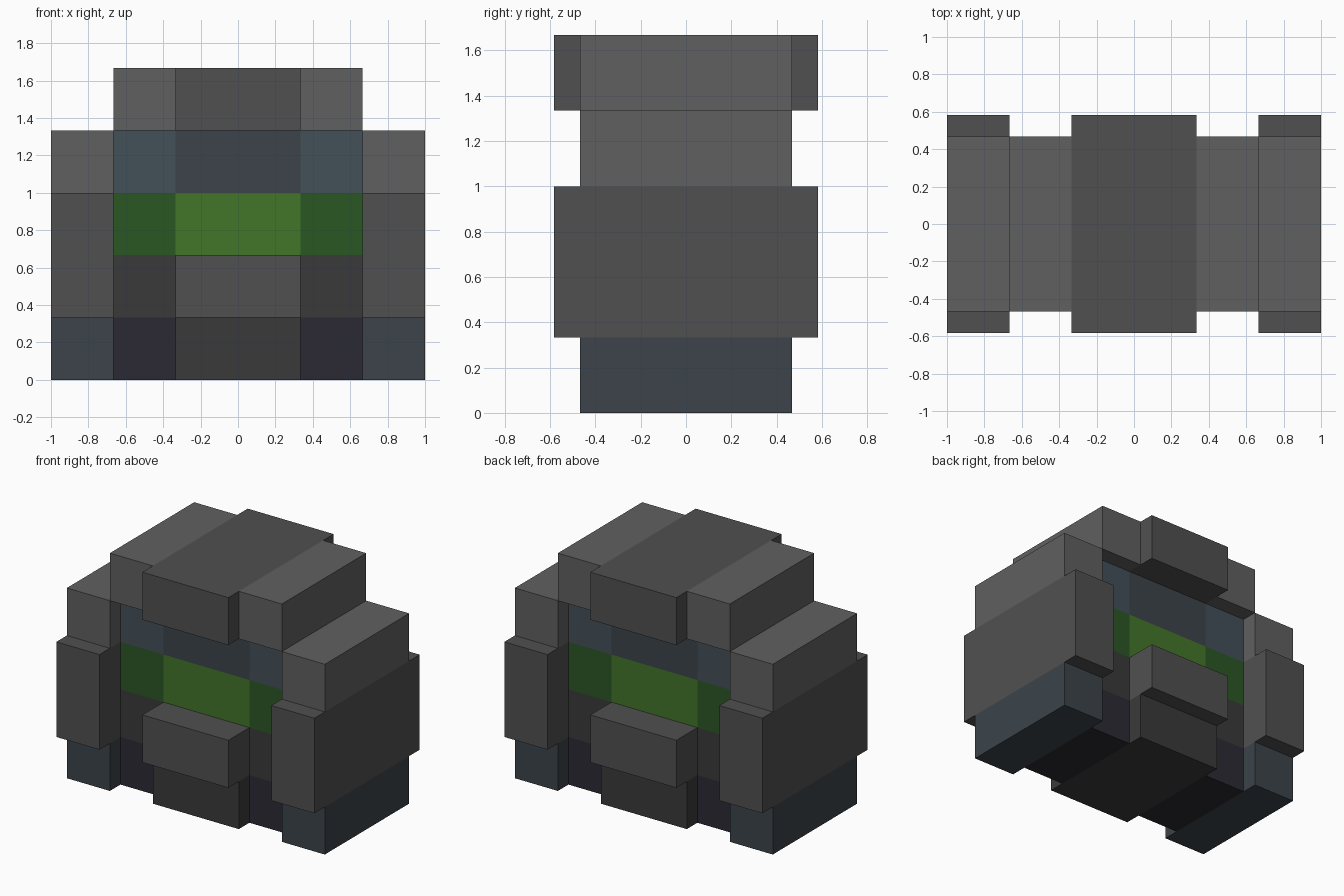
import bpy

if "Cube" in bpy.data.objects:
    bpy.data.objects.remove(bpy.data.objects["Cube"])

U = 1 / 3                               # block width and height
CORE, MID, OUT = 0.35, 0.467, 0.583     # half depths in y

mats = {}


def material(hex_code):
    """One material per sRGB colour, stored as linear."""
    if hex_code not in mats:
        rgb = [int(hex_code[i:i + 2], 16) / 255 for i in (0, 2, 4)]
        m = bpy.data.materials.new("colour_" + hex_code)
        m.diffuse_color = [((c + 0.055) / 1.055) ** 2.4 for c in rgb] + [1]
        m.use_nodes = True
        m.node_tree.nodes["Principled BSDF"].inputs["Base Color"].default_value = m.diffuse_color
        mats[hex_code] = m
    return mats[hex_code]


def block(name, x0, x1, z0, z1, half_depth, colour, mirrored=False):
    """Box from extents in block units, optionally mirrored over x = 0."""
    bpy.ops.mesh.primitive_cube_add(size=1)
    ob = bpy.context.object
    ob.name = name
    for v in ob.data.vertices:
        v.co.x = (x1 if v.co.x > 0 else x0) * U
        v.co.y = half_depth if v.co.y > 0 else -half_depth
        v.co.z = (z1 if v.co.z > 0 else z0) * U
    ob.data.materials.append(material(colour))
    if mirrored:
        ob.modifiers.new("mirror", 'MIRROR')
    return ob


# Outer side columns: foot, thick wall, shoulder
block("side_foot", 2, 3, 0, 1, MID, "3C444A", True)
block("side_wall", 2, 3, 1, 3, OUT, "505050", True)
block("side_shoulder", 2, 3, 3, 4, MID, "606060", True)

# Recessed strips beside the centre
block("recess_base", 1, 2, 0, 1, CORE, "2B2A33", True)
block("recess_panel", 1, 2, 1, 2, CORE, "3A3A3A", True)
block("screen_edge", 1, 2, 2, 3, CORE, "2A5724", True)
block("upper_panel_edge", 1, 2, 3, 4, CORE, "435059", True)
block("roof_side", 1, 2, 4, 5, MID, "606060", True)

# Centre stack
block("centre_base", -1, 1, 0, 1, MID, "3A3A3A")
block("centre_ledge", -1, 1, 1, 2, OUT, "505050")
block("screen", -1, 1, 2, 3, CORE, "42752A")
block("upper_panel", -1, 1, 3, 4, CORE, "3C444A")
block("roof_centre", -1, 1, 4, 5, OUT, "505050")
